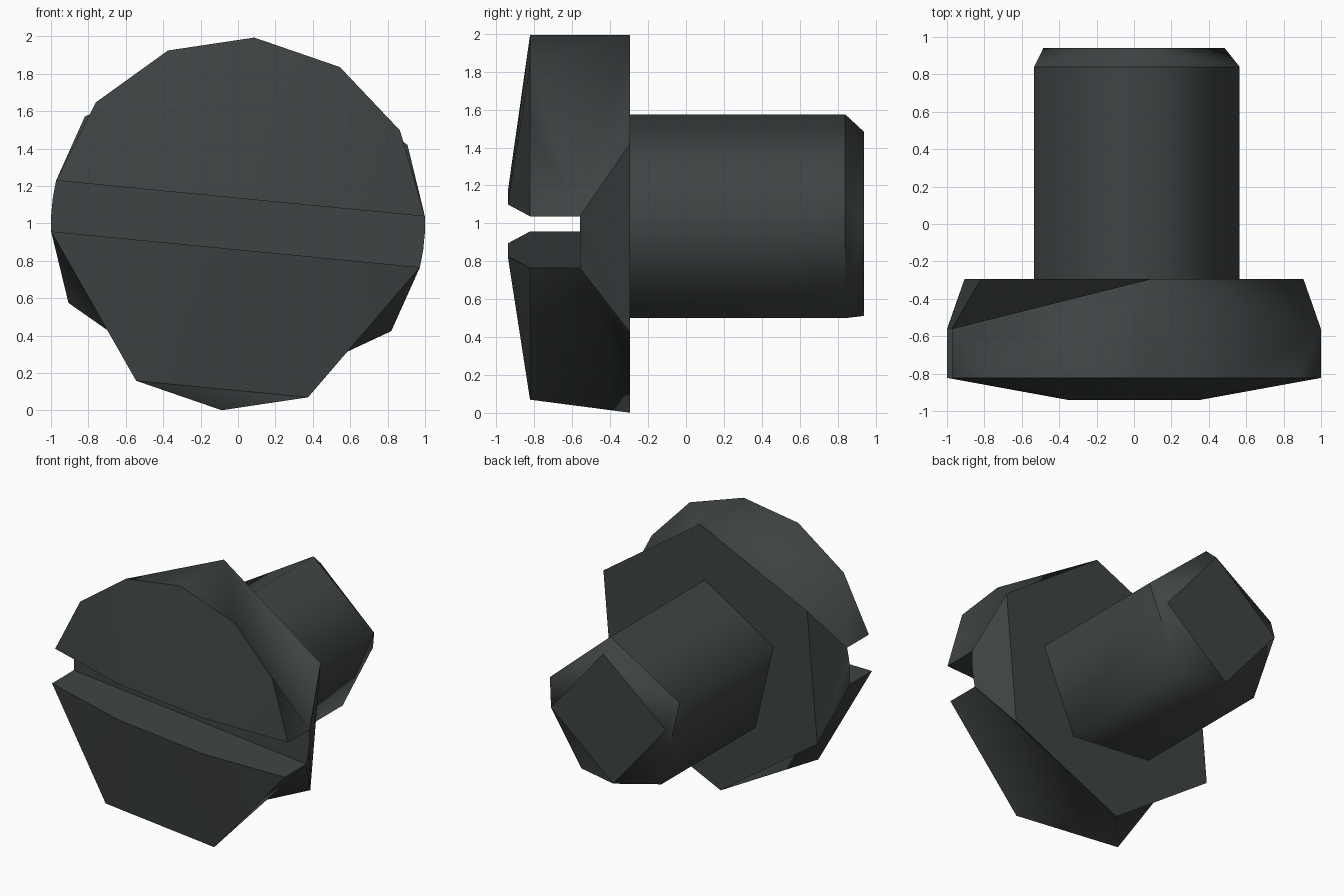
import bpy, bmesh, math
from mathutils import Vector

if "Cube" in bpy.data.objects:
    bpy.data.objects.remove(bpy.data.objects["Cube"])

CZ = 0.997                                # height of the screw axis
HEAD_BACK, RIM, FRONT, FLOOR = -0.295, -0.823, -0.94, -0.56

steel = bpy.data.materials.new("dark_steel")
steel.diffuse_color = (0.05, 0.057, 0.057, 1)
steel.use_nodes = True
steel.node_tree.nodes["Principled BSDF"].inputs["Base Color"].default_value = steel.diffuse_color


def polar(r, y, a):
    a = math.radians(a)
    return Vector((r * math.cos(a), y, CZ + r * math.sin(a)))


def finish(bm, name, sharp=()):
    # smooth around the axis, sharp along rings and at the slot
    bmesh.ops.recalc_face_normals(bm, faces=bm.faces[:])
    for f in bm.faces:
        f.smooth = True
    for e in bm.edges:
        a, b = e.verts
        ring_edge = abs(a.co.y - b.co.y) < 0.004
        e.smooth = not (ring_edge or e.calc_face_angle(0) > math.radians(75)
                        or {a, b} in sharp)
    me = bpy.data.meshes.new(name)
    bm.to_mesh(me)
    bm.free()
    me.materials.append(steel)
    ob = bpy.data.objects.new(name, me)
    bpy.context.collection.objects.link(ob)
    return ob


# Head: uneven rim (r), hexagonal back (h), slot floor ends (s), crown corners (c)
bm = bmesh.new()
r = {int(a): bm.verts.new(polar(1, RIM, a))
     for a in (2.3, 30, 57, 85, 112, 139.5, 166.6, 182.3, 237, 292, 346.6)}
h = {a: bm.verts.new(polar(1, HEAD_BACK, a)) for a in range(25, 385, 60)}
s = {int(a): bm.verts.new(polar(1, FLOOR, a))
     for a in (2.3, 166.6, 171.8, 177, 182.3, 346.6, 351.8, 357)}
c = {(i, k): bm.verts.new((0.355 * i, FRONT, CZ + 0.137 * k - 0.0345 * i))
     for i in (-1, 1) for k in (-1, 1)}


def fan(apex, *chain):
    for a, b in zip(chain, chain[1:]):
        bm.faces.new((apex, a, b))


# side wall of the head, in fans
fan(s[2], r[2], r[30], r[57], h[85], h[25])
fan(h[85], r[57], r[85], r[112], r[139])
fan(h[85], r[139], s[166])
fan(s[166], r[139], r[166])
fan(s[166], h[145], h[85])
fan(h[205], s[182], s[177], s[171], s[166], h[145])
fan(s[182], h[205], h[265], r[237], r[182])
fan(h[265], r[237], r[292])
fan(s[346], r[346], r[292], h[265], h[325])
fan(h[325], s[346], s[351], s[357], s[2], h[25])
# back, slot floor and slot walls
bm.faces.new(list(h.values()))
bm.faces.new([s[a] for a in (2, 166, 171, 177, 182, 346, 351, 357)])
bm.faces.new((r[2], s[2], s[166], r[166], c[-1, 1], c[1, 1]))
bm.faces.new((r[346], s[346], s[182], r[182], c[-1, -1], c[1, -1]))
# raised crown on both sides of the slot
fan(c[1, 1], r[2], r[30], r[57], r[85], c[-1, 1])
fan(c[-1, 1], r[85], r[112], r[139], r[166])
fan(c[-1, -1], r[182], r[237], c[1, -1])
fan(c[1, -1], r[237], r[292], r[346])
finish(bm, "screw_head", [{h[a], s[b]} for a, b in
                          ((25, 2), (145, 166), (205, 182), (325, 346))])

# Shank: five-sided body tapering to a square tip
bm = bmesh.new()
for rad, y, n in ((0.58, HEAD_BACK, 5), (0.58, 0.84, 5), (0.487, 0.94, 4)):
    for i in range(n):
        bm.verts.new(polar(rad, y, 85 + 360 * i / n))
bmesh.ops.convex_hull(bm, input=bm.verts[:])
bmesh.ops.dissolve_limit(bm, angle_limit=math.radians(0.3),
                         verts=bm.verts[:], edges=bm.edges[:])
finish(bm, "screw_shank")
